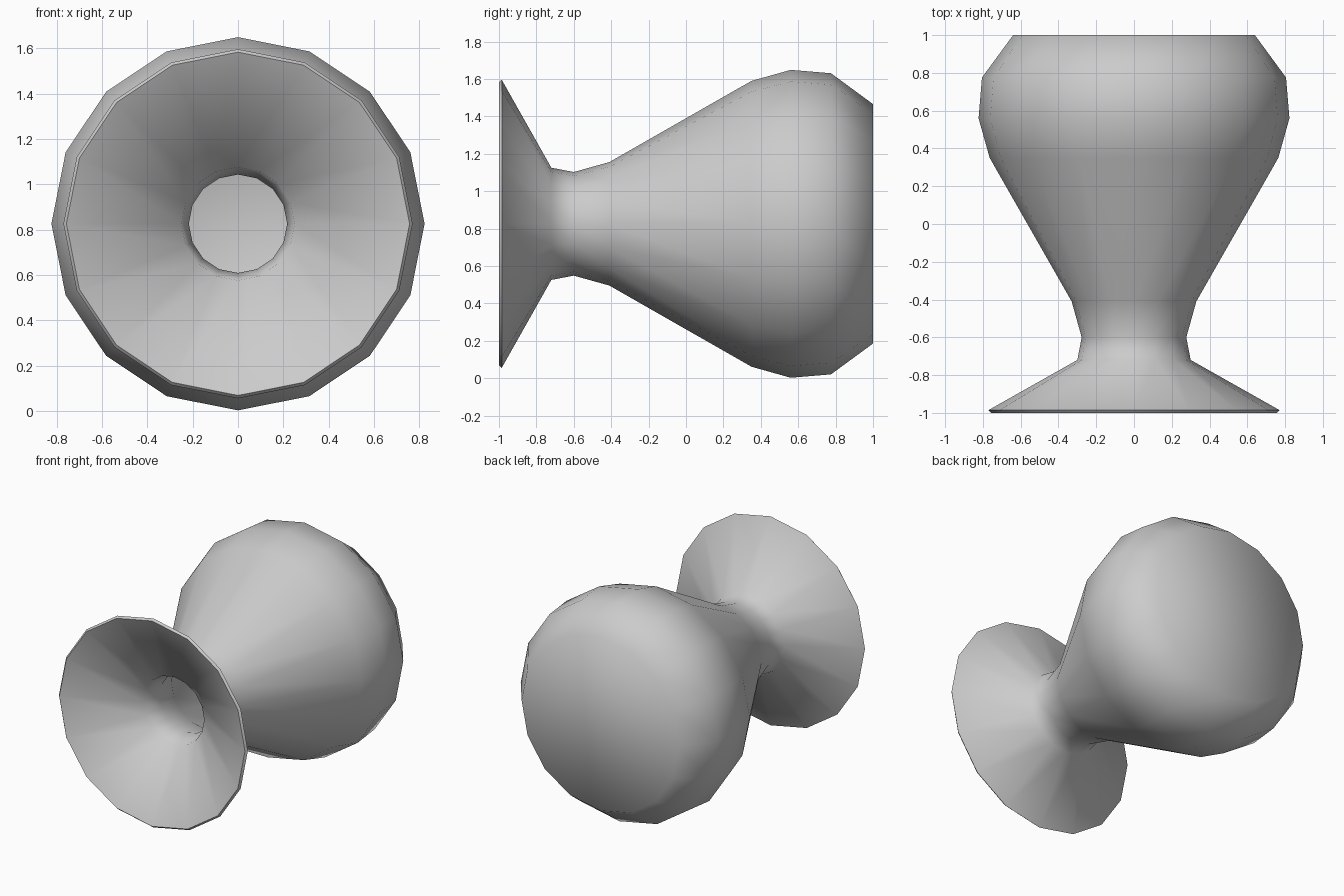
import bpy, bmesh, math

cube = bpy.data.objects.get("Cube")
if cube:
    bpy.data.objects.remove(cube, do_unlink=True)

SIDES = 16
AXIS_Z = 0.826

# Wall profile as (radius, y): outside from closed end to lip, then inside back
OUTER = [(0.64, 1.0), (0.805, 0.775), (0.823, 0.56), (0.764, 0.35),
         (0.33, -0.41), (0.277, -0.6), (0.3, -0.72), (0.77, -0.985)]
INNER = [(0.757, -1.0), (0.25, -0.75), (0.217, -0.6), (0.27, -0.39),
         (0.71, 0.37), (0.763, 0.56), (0.75, 0.75), (0.61, 0.94)]

grey = bpy.data.materials.new("plain grey")
grey.use_nodes = True
colour = (0.6, 0.6, 0.6, 1)
grey.diffuse_color = colour
grey.node_tree.nodes["Principled BSDF"].inputs["Base Color"].default_value = colour


def ring(bm, radius, y):
    angles = [math.tau * i / SIDES for i in range(SIDES)]
    return [bm.verts.new((radius * math.cos(a), y, AXIS_Z + radius * math.sin(a)))
            for a in angles]


# Hollow goblet lying on its side, mouth to the front
bm = bmesh.new()
rings = [ring(bm, r, y) for r, y in OUTER + INNER]
for a, b in zip(rings, rings[1:]):
    for i in range(SIDES):
        j = (i + 1) % SIDES
        bm.faces.new((a[i], a[j], b[j], b[i]))
bm.faces.new(rings[0])    # outer closed end
bm.faces.new(rings[-1])   # inner floor
bmesh.ops.recalc_face_normals(bm, faces=bm.faces)

mesh = bpy.data.meshes.new("goblet")
bm.to_mesh(mesh)
bm.free()
mesh.materials.append(grey)
goblet = bpy.data.objects.new("goblet", mesh)
bpy.context.collection.objects.link(goblet)

# Smooth body with a crisp lip
bpy.ops.object.select_all(action="DESELECT")
goblet.select_set(True)
bpy.context.view_layer.objects.active = goblet
bpy.ops.object.shade_smooth_by_angle(angle=math.radians(65))
